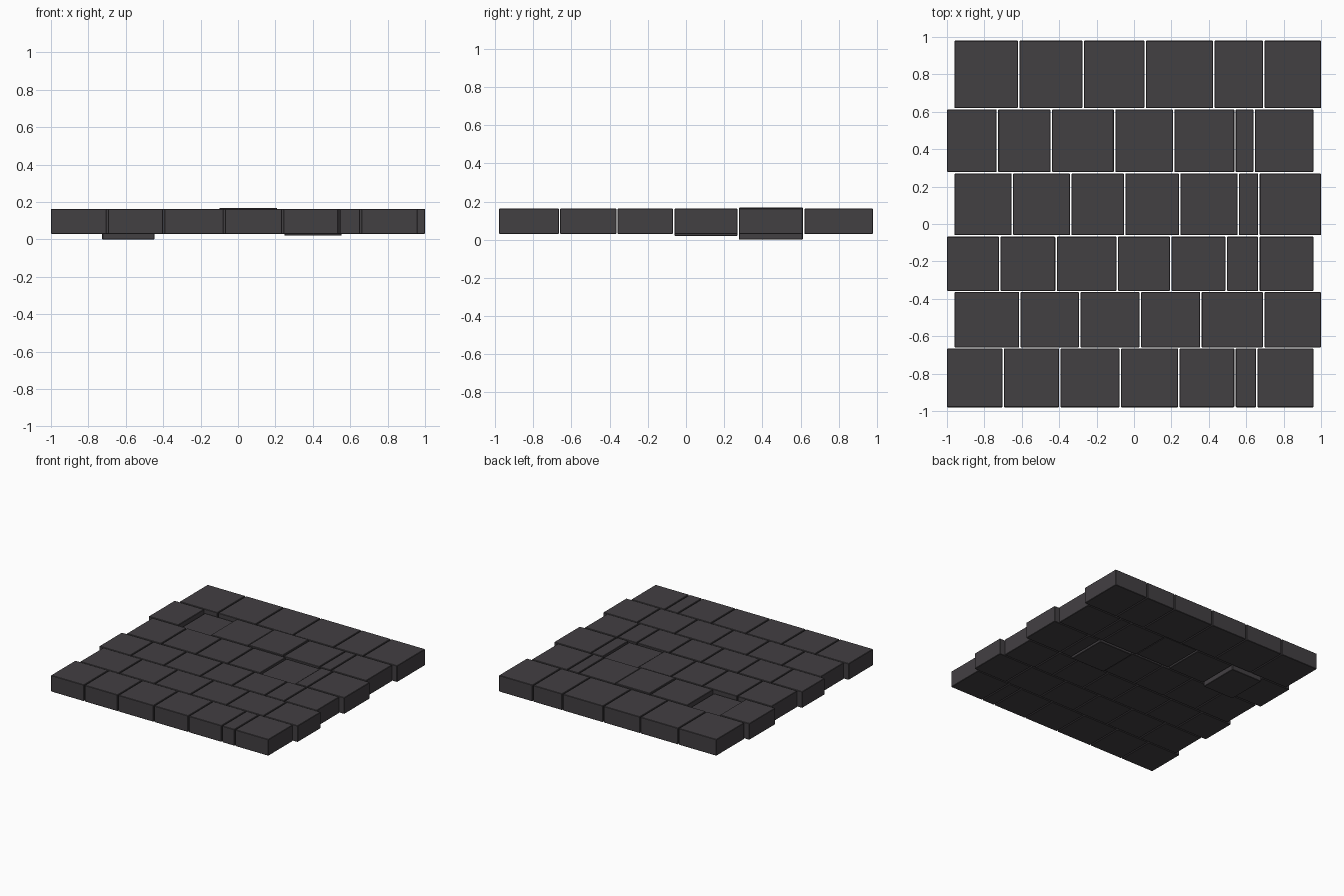
import bpy, bmesh
from mathutils import Matrix

if "Cube" in bpy.data.objects:
    bpy.data.objects.remove(bpy.data.objects["Cube"])

GAP = 0.008
BOTTOM, HEIGHT = 0.03, 0.133

stone = bpy.data.materials.new("dark_stone")
stone.diffuse_color = (0.055, 0.05, 0.055, 1)
stone.use_nodes = True
stone.node_tree.nodes["Principled BSDF"].inputs["Base Color"].default_value = stone.diffuse_color

# rows front to back: (y start, y end, joint positions along x)
rows = [
    (-0.98, -0.666, [-1, -0.70, -0.396, -0.073, 0.24, 0.54, 0.657, 0.96]),
    (-0.66, -0.364, [-0.96, -0.61, -0.29, 0.034, 0.358, 0.694, 1]),
    (-0.358, -0.068, [-1, -0.717, -0.417, -0.09, 0.197, 0.493, 0.668, 0.96]),
    (-0.06, 0.27, [-0.96, -0.65, -0.338, -0.05, 0.244, 0.558, 0.668, 1]),
    (0.278, 0.612, [-1, -0.73, -0.442, -0.104, 0.212, 0.54, 0.642, 0.96]),
    (0.62, 0.98, [-0.96, -0.617, -0.272, 0.06, 0.427, 0.694, 1]),
]
# loose stones that sit higher or lower: (row, column) -> z shift
shifts = {(4, 1): -0.03, (4, 3): 0.006, (3, 4): -0.01}


def paving_stone(name, x0, x1, y0, y1, z0):
    bm = bmesh.new()
    size = (x1 - x0, y1 - y0, HEIGHT, 1)
    bmesh.ops.create_cube(bm, size=1, matrix=Matrix.Translation(
        ((x0 + x1) / 2, (y0 + y1) / 2, z0 + HEIGHT / 2)) @ Matrix.Diagonal(size))
    # slightly worn edges
    bmesh.ops.bevel(bm, geom=bm.edges[:], offset=0.003, segments=1, affect='EDGES')
    mesh = bpy.data.meshes.new(name)
    bm.to_mesh(mesh)
    bm.free()
    mesh.materials.append(stone)
    bpy.context.collection.objects.link(bpy.data.objects.new(name, mesh))


for r, (y0, y1, joints) in enumerate(rows):
    last = len(joints) - 2
    for c in range(last + 1):
        x0 = joints[c] + (GAP / 2 if c > 0 else 0)
        x1 = joints[c + 1] - (GAP / 2 if c < last else 0)
        paving_stone(f"paving_stone_{r + 1}_{c + 1}", x0, x1, y0, y1,
                     BOTTOM + shifts.get((r, c), 0))
